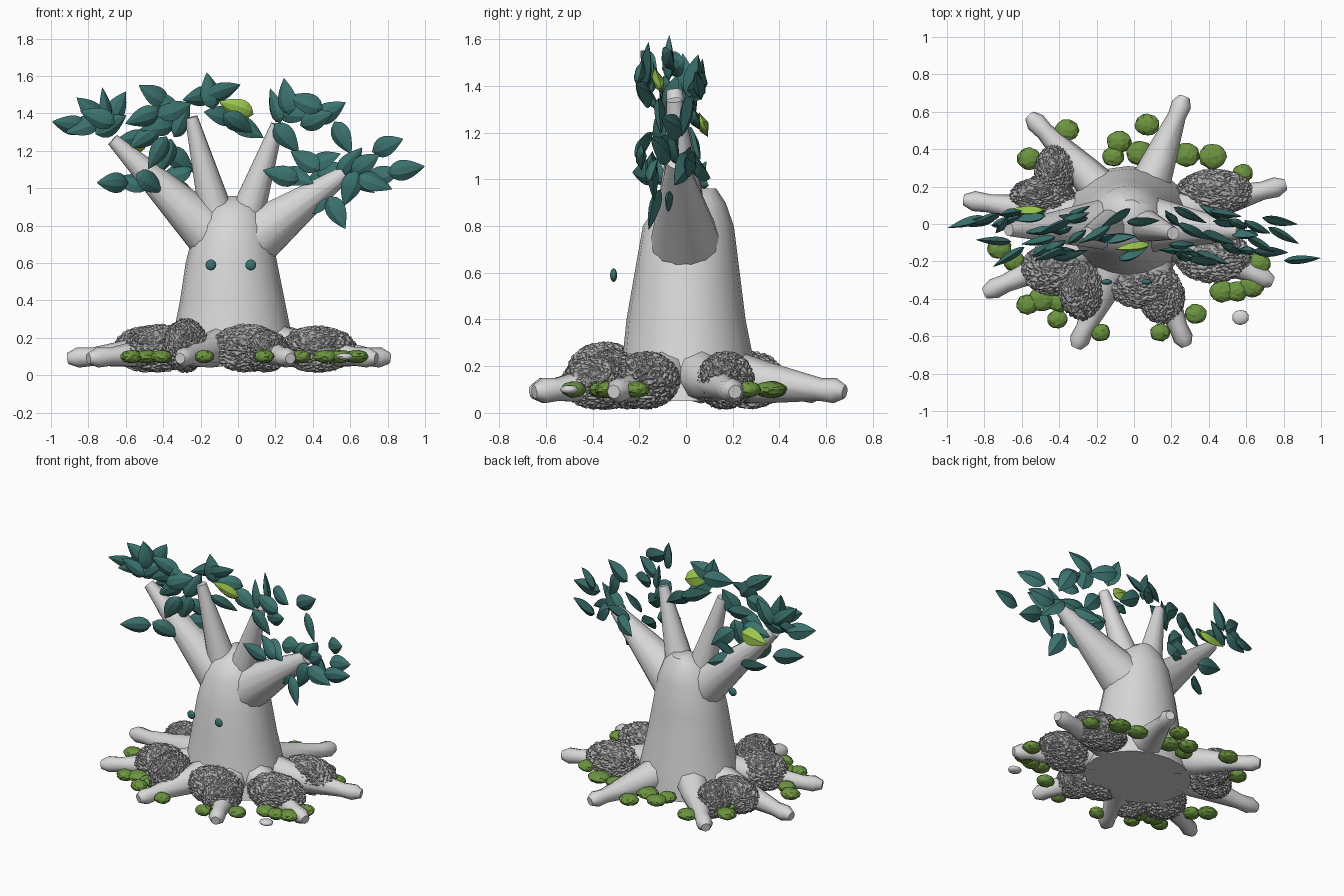
import bpy, bmesh, math, random
from mathutils import Matrix, Vector

random.seed(7)
cube = bpy.data.objects.get("Cube")
if cube:
    bpy.data.objects.remove(cube, do_unlink=True)


def material(name, rgb):
    m = bpy.data.materials.new(name)
    m.use_nodes = True
    m.diffuse_color = (*rgb, 1)
    node = next(n for n in m.node_tree.nodes if n.type == 'BSDF_PRINCIPLED')
    node.inputs["Base Color"].default_value = (*rgb, 1)
    return m


bark = material("pale grey bark", (.68, .68, .68))
soil = material("rough grey soil", (.4, .4, .4))
teal = material("teal leaf", (.043, .168, .155))
lime = material("lime leaf", (.33, .58, .075))
moss = material("moss green", (.15, .3, .05))


def finish(bm, name, mat, smooth=None):
    """Turn a bmesh into a coloured object."""
    bmesh.ops.recalc_face_normals(bm, faces=bm.faces)
    mesh = bpy.data.meshes.new(name)
    bm.to_mesh(mesh)
    bm.free()
    mesh.materials.append(mat)
    obj = bpy.data.objects.new(name, mesh)
    bpy.context.collection.objects.link(obj)
    if smooth:
        bpy.ops.object.select_all(action='DESELECT')
        obj.select_set(True)
        bpy.context.view_layer.objects.active = obj
        bpy.ops.object.shade_smooth_by_angle(angle=math.radians(smooth))
    return obj


def loft(name, rings, mat, smooth=None):
    """Skin closed rings of points and cap both ends."""
    bm = bmesh.new()
    loops = [[bm.verts.new(p) for p in ring] for ring in rings]
    count = len(loops[0])
    for a, b in zip(loops, loops[1:]):
        for i in range(count):
            j = (i + 1) % count
            bm.faces.new((a[i], a[j], b[j], b[i]))
    bm.faces.new(loops[0])
    bm.faces.new(loops[-1])
    return finish(bm, name, mat, smooth)


def circle(count):
    for i in range(count):
        a = math.tau * i / count
        yield math.cos(a), math.sin(a)


def limb(name, path, radii, sides):
    """Tapering tube along a path."""
    path = [Vector(p) for p in path]
    rot = (path[-1] - path[0]).to_track_quat('Z', 'Y')
    rings = [[p + rot @ Vector((c * r, s * r, 0)) for c, s in circle(sides)]
             for p, r in zip(path, radii)]
    return loft(name, rings, bark, 50)


def blob(name, centre, size, mat, detail, rough, smooth=None):
    """Ellipsoid with a randomly roughened surface."""
    bm = bmesh.new()
    bmesh.ops.create_icosphere(bm, subdivisions=detail, radius=1)
    for v in bm.verts:
        k = 1 + random.uniform(-rough, rough)
        v.co = Vector(c + s * q * k for c, s, q in zip(centre, size, v.co))
    return finish(bm, name, mat, smooth)


# Trunk: z, centre x, centre y, radius x, radius y
trunk = [(.05, -.03, 0, .36, .31), (.2, -.03, .01, .32, .285), (.4, -.03, 0, .28, .255),
         (.6, -.035, .005, .245, .225), (.8, -.03, .01, .2, .195),
         (.9, -.025, .025, .15, .145), (.96, -.02, .06, .07, .07)]
loft("trunk", [[(x + rx * c, y + ry * s, z) for c, s in circle(20)]
               for z, x, y, rx, ry in trunk], bark, 50)

# Roots with knobbly tips
roots = [(-.56, .58), (.27, .68), (.81, .21), (.74, -.31),
         (.28, -.65), (-.31, -.66), (-.8, -.37), (-.91, .13)]
for i, (x, y) in enumerate(roots):
    def along(t, z):
        return x * t, y * t, z
    limb(f"root_{i + 1}",
         [along(.2, .17), along(.5, .13), along(.85, .1), along(.94, .095), along(1, .09)],
         [.12, .09, .049, .054, .03], 8)

# Branches: start, end, start radius, end radius
branches = {"outer_right": ((-.12, 0, .73), (-.67, -.03, 1.26), .145, .035),
            "inner_right": ((-.1, 0, .8), (-.25, -.05, 1.38), .1, .034),
            "inner_left": ((.03, 0, .8), (.21, -.05, 1.34), .1, .034),
            "outer_left": ((.06, 0, .71), (.57, -.04, 1.08), .158, .042)}
for name, (a, b, start, end) in branches.items():
    limb(name + "_branch", [a, b], [start, end], 14)

# Rough soil mounds between the roots: x, y, radius x, radius y, radius z
mounds = [(.43, .17, .2, .12, .12), (.42, -.17, .2, .14, .12), (.05, -.32, .19, .13, .125),
          (.15, -.39, .12, .14, .11), (-.28, -.35, .12, .16, .14),
          (-.42, -.24, .18, .14, .125), (-.49, .15, .17, .1, .12), (-.42, .28, .11, .14, .12)]
for i, (x, y, rx, ry, rz) in enumerate(mounds):
    blob(f"soil_mound_{i + 1}", (x, y, .02 + rz), (rx, ry, rz), soil, 5, .06)

# Flat moss clumps around the base
clumps = [(-.36, .5), (-.56, .35), (-.5, .2), (-.08, .44), (-.11, .36), (.07, .53),
          (.03, .38), (.28, .37), (.42, .36), (.58, .27), (-.72, -.13), (-.64, -.2),
          (-.57, -.43), (-.49, -.4), (-.4, -.42), (-.41, -.51), (-.18, -.58),
          (.14, -.58), (.33, -.48), (.47, -.36), (.55, -.36), (.63, -.33), (.67, -.21)]
for i, (x, y) in enumerate(clumps):
    r = random.uniform(.052, .076)
    blob(f"moss_clump_{i + 1}", (x, y, .1), (r, r * .9, .035), moss, 3, .06)
blob("loose_stone", (.57, -.5, .1), (.046, .04, .02), bark, 2, .04, 50)

# Eyes
for side, x in (("right", -.145), ("left", .068)):
    blob(side + "_eye", (x, -.31, .59), (.029, .015, .029), teal, 3, 0, 60)


# Leaf: thick pointed lens with a raised midrib, lying along x
def leaf_mesh(name, mat):
    rings = []
    for i in range(9):
        t = i / 8
        w = max(.001, .062 * math.sin(math.pi * t ** .8) ** .85 * (1 - .25 * t))
        x = (t - .5) * .2
        rings.append([(x, 0, w), (x, -w * .42, w * .35), (x, -w * .42, -w * .35),
                      (x, 0, -w), (x, w * .4, 0)])
    obj = loft(name, rings, mat)
    mesh = obj.data
    bpy.data.objects.remove(obj)
    return mesh


def place_leaf(name, mesh, x, y, z, angle, yaw):
    obj = bpy.data.objects.new(name, mesh)
    bpy.context.collection.objects.link(obj)
    obj.matrix_world = (Matrix.Translation((x, y, z)) @ Matrix.Rotation(yaw, 4, 'Z')
                        @ Matrix.Rotation(-math.radians(angle), 4, 'Y')
                        @ Matrix.Rotation(random.uniform(-.5, .5), 4, 'X'))


# Foliage clusters: x, z, pointing angle
right_leaves = [(-.9, 1.34, 170), (-.83, 1.33, 200), (-.79, 1.42, 140), (-.71, 1.44, 100),
                (-.65, 1.43, 60), (-.68, 1.34, 30), (-.51, 1.38, 200), (-.45, 1.5, 150),
                (-.39, 1.45, 130), (-.34, 1.42, 20), (-.43, 1.33, 190), (-.5, 1.27, 215),
                (-.43, 1.19, 240), (-.67, 1.03, 180), (-.57, 1.03, 170), (-.47, 1.03, 330),
                (-.31, 1.15, 320), (-.39, 1.17, 250), (-.32, 1, 345), (-.36, .92, 290),
                (-.3, 1.36, 60), (-.34, 1.07, 200), (-.75, 1.38, 160), (-.57, 1.26, 190)]
middle_leaves = [(-.21, 1.49, 190), (-.15, 1.52, 100), (-.08, 1.52, 20), (-.1, 1.39, 170),
                 (0, 1.35, 330), (.05, 1.32, 330)]
left_leaves = [(.2, 1.44, 110), (.26, 1.49, 100), (.36, 1.46, 160), (.3, 1.4, 350),
               (.49, 1.41, 30), (.42, 1.37, 20), (.26, 1.27, 310), (.56, 1.27, 300),
               (.23, 1.07, 165), (.32, 1.06, 340), (.36, 1.15, 150), (.46, 1.15, 20),
               (.43, 1.04, 200), (.52, 1.09, 10), (.6, 1.14, 50), (.68, 1.13, 30),
               (.6, 1, 250), (.73, 1.03, 340), (.8, 1.23, 20), (.9, 1.1, 10),
               (.53, .87, 300), (.4, .91, 200), (.66, 1.04, 320), (.78, 1.07, 15)]
teal_mesh = leaf_mesh("teal_leaf", teal)
lime_mesh = leaf_mesh("lime_leaf", lime)
for group, leaves in (("right", right_leaves), ("middle", middle_leaves), ("left", left_leaves)):
    for i, (x, z, angle) in enumerate(leaves):
        yaw = math.copysign(.25, -x) + random.uniform(-.35, .35)
        place_leaf(f"{group}_leaf_{i + 1}", teal_mesh, x, random.uniform(-.2, .08), z, angle, yaw)
place_leaf("front_lime_leaf", lime_mesh, -.01, -.12, 1.43, 160, .15)
place_leaf("back_lime_leaf", lime_mesh, -.58, .075, 1.23, 190, 0)
